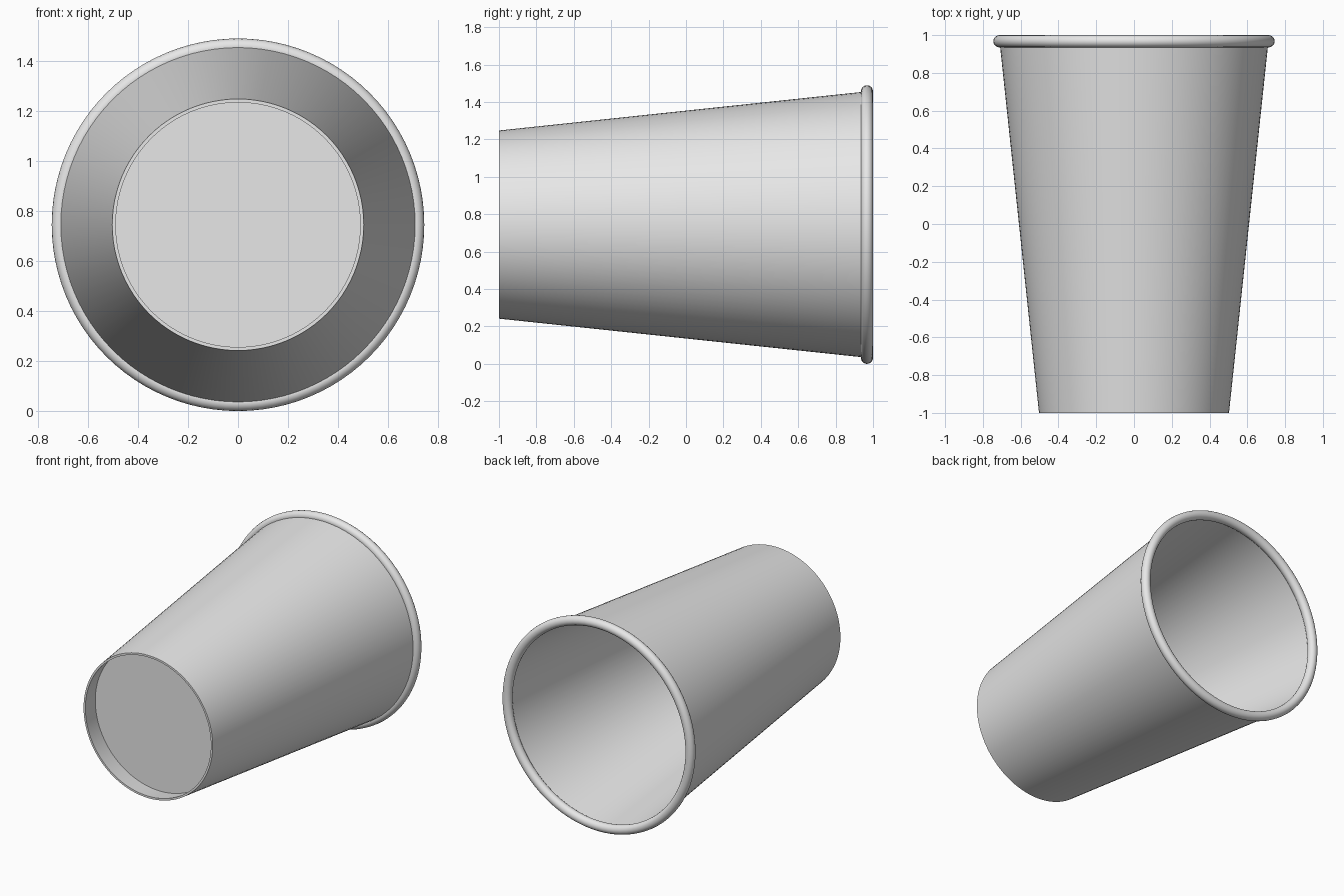
import bpy
import bmesh
import math
from mathutils import Matrix, Vector

cube = bpy.data.objects.get("Cube")
if cube:
    bpy.data.objects.remove(cube, do_unlink=True)

SEGMENTS = 96
AXIS_Z = 0.745      # height of the cup's axis
WALL = 0.014        # wall thickness

grey = bpy.data.materials.new("light_grey")
grey.use_nodes = True
colour = (0.8, 0.8, 0.8, 1)
grey.diffuse_color = colour
grey.node_tree.nodes["Principled BSDF"].inputs["Base Color"].default_value = colour


def lathe(name, profile, closed=True):
    """Revolve (radius, y) points around the horizontal axis of the cup."""
    bm = bmesh.new()
    verts = [bm.verts.new((r, y, 0)) for r, y in profile]
    pairs = list(zip(verts, verts[1:]))
    if closed:
        pairs.append((verts[-1], verts[0]))
    edges = [bm.edges.new(p) for p in pairs]
    bmesh.ops.spin(bm, geom=verts + edges, cent=(0, 0, 0), axis=(0, 1, 0),
                   angle=math.tau, steps=SEGMENTS, use_duplicate=False)
    bmesh.ops.remove_doubles(bm, verts=bm.verts, dist=0.0001)
    bmesh.ops.recalc_face_normals(bm, faces=bm.faces)
    bmesh.ops.transform(bm, matrix=Matrix.Translation(Vector((0, 0, AXIS_Z))),
                        verts=bm.verts)
    mesh = bpy.data.meshes.new(name)
    bm.to_mesh(mesh)
    bm.free()
    mesh.materials.append(grey)
    obj = bpy.data.objects.new(name, mesh)
    bpy.context.collection.objects.link(obj)
    bpy.ops.object.select_all(action='DESELECT')
    obj.select_set(True)
    bpy.context.view_layer.objects.active = obj
    bpy.ops.object.shade_smooth_by_angle(angle=math.radians(35))
    return obj


# Tapered wall, open at both ends
base_r, top_r, top_y = 0.503, 0.712, 0.968
lathe("cup_wall", [(base_r, -1), (top_r, top_y),
                   (top_r - WALL, top_y), (base_r - WALL, -1)])

# Floor, recessed above the bottom edge of the wall
floor_y = -0.87
floor_r = base_r + (top_r - base_r) * (floor_y + 1) / (top_y + 1) - WALL / 2
lathe("cup_floor", [(0, floor_y), (floor_r, floor_y),
                    (floor_r, floor_y + WALL), (0, floor_y + WALL)], closed=False)

# Rolled rim around the mouth
rim = 0.0325
steps = 16
lathe("rolled_rim", [(AXIS_Z - rim + rim * math.cos(math.tau * i / steps),
                      1 - rim + rim * math.sin(math.tau * i / steps))
                     for i in range(steps)])
